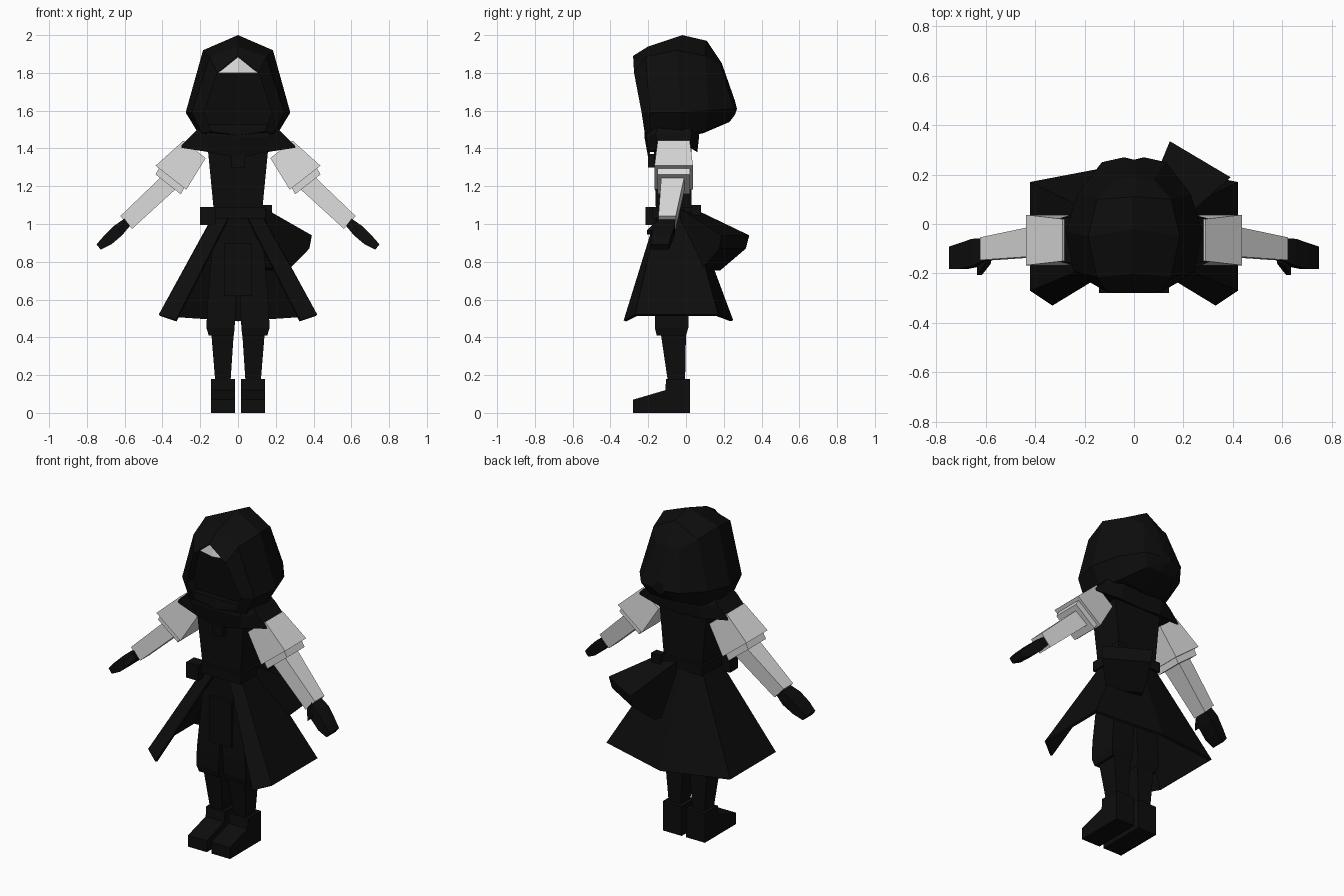
import bpy, bmesh
from mathutils import Vector

if "Cube" in bpy.data.objects:
    bpy.data.objects.remove(bpy.data.objects["Cube"])


def material(name, v):
    m = bpy.data.materials.new(name)
    m.diffuse_color = (v, v, v, 1)
    m.use_nodes = True
    m.node_tree.nodes["Principled BSDF"].inputs["Base Color"].default_value = m.diffuse_color
    return m


BLACK = material("black cloth", 0.004)
PALE = material("pale linen", 0.7)


def make(name, verts, faces, mat, mirror=False, thickness=0):
    me = bpy.data.meshes.new(name)
    me.from_pydata([tuple(v) for v in verts], [], faces)
    bm = bmesh.new()
    bm.from_mesh(me)
    bmesh.ops.recalc_face_normals(bm, faces=bm.faces)
    bm.to_mesh(me)
    bm.free()
    me.materials.append(mat)
    ob = bpy.data.objects.new(name, me)
    bpy.context.collection.objects.link(ob)
    if mirror:
        ob.modifiers.new("mirror", 'MIRROR').use_mirror_merge = False
    if thickness:
        s = ob.modifiers.new("thickness", 'SOLIDIFY')
        s.thickness = thickness
        s.offset = -1
    return ob


def loft(name, rings, mat, caps=(True, True), closed=True, **kw):
    """Skin a list of equal-length point rings."""
    n = len(rings[0])
    verts = [p for r in rings for p in r]
    faces = []
    for k in range(len(rings) - 1):
        for i in range(n if closed else n - 1):
            j = (i + 1) % n
            faces.append((k * n + i, k * n + j, (k + 1) * n + j, (k + 1) * n + i))
    if caps[0]:
        faces.append(tuple(range(n)))
    if caps[1]:
        faces.append(tuple(range((len(rings) - 1) * n, len(rings) * n)))
    return make(name, verts, faces, mat, **kw)


def both(half):
    """Complete a half outline whose first and last points lie on x = 0."""
    return half + [(-x, y, z) for x, y, z in reversed(half[1:-1])]


def rect(x0, x1, y0, y1, z):
    return [(x0, y0, z), (x1, y0, z), (x1, y1, z), (x0, y1, z)]


def box(name, x, y, z, mat=BLACK, **kw):
    return loft(name, [rect(*x, *y, h) for h in z], mat, **kw)


def limb(name, stations, perp, mat):
    """Square tube; a station is (x, y, z, half width, half depth)."""
    p = Vector((perp[0], 0, perp[1])).normalized()
    rings = []
    for x, y, z, w, d in stations:
        c, e = Vector((x, y, z)), Vector((0, d, 0))
        rings.append([c + p * w + e, c + p * w - e, c - p * w - e, c - p * w + e])
    return loft(name, rings, mat, mirror=True)


# Hood, lofted from the front rim to the back
rim = both([(0, -.28, 1.89), (.11, -.275, 1.80), (.18, -.235, 1.59), (.14, -.22, 1.49), (0, -.22, 1.47)])
hood = [
    rim,
    both([(0, -.20, 1.94), (.15, -.215, 1.885), (.245, -.19, 1.59), (.19, -.2, 1.48), (0, -.2, 1.465)]),
    both([(0, -.02, 2.0), (.185, -.05, 1.92), (.277, -.03, 1.59), (.21, -.03, 1.48), (0, -.02, 1.46)]),
    both([(0, .11, 1.97), (.15, .10, 1.89), (.23, .12, 1.60), (.17, .10, 1.49), (0, .09, 1.48)]),
    both([(0, .19, 1.85), (.08, .18, 1.84), (.13, .25, 1.61), (.09, .22, 1.54), (0, .23, 1.54)]),
    both([(0, .26, 1.65), (.02, .26, 1.65), (.04, .27, 1.61), (.03, .26, 1.59), (0, .26, 1.58)]),
]
loft("hood", hood, BLACK, caps=(False, True))

# Recessed masked face and the pale forehead plate
inner = [(x, y + .06, z) for x, y, z in rim]
loft("face", [rim, inner], BLACK, caps=(False, True))
make("forehead", [(0, -.235, 1.885), (.105, -.222, 1.8), (0, -.25, 1.8), (-.105, -.222, 1.8)],
     [(0, 1, 2), (0, 2, 3)], PALE)
box("neck", (-.08, .08), (-.13, .02), (1.36, 1.56))

# Shoulder cape and collar
cape = [
    both([(0, -.21, 1.53), (.15, -.21, 1.53), (.2, -.15, 1.52), (.2, .02, 1.52), (.12, .07, 1.52), (0, .07, 1.52)]),
    both([(0, -.22, 1.46), (.17, -.21, 1.46), (.235, -.16, 1.48), (.235, .03, 1.48), (.14, .07, 1.47), (0, .07, 1.47)]),
    both([(0, -.2, 1.35), (.15, -.19, 1.38), (.313, -.15, 1.405), (.313, .02, 1.405), (.14, .06, 1.39), (0, .06, 1.38)]),
]
loft("shoulder_cape", cape, BLACK, caps=(True, True))
box("clasp", (-.035, .035), (-.2, -.15), (1.3, 1.37))

# Torso, belt and pouches
loft("torso", [rect(-.12, .12, -.15, .02, .88), rect(-.13, .13, -.16, .03, 1.09),
               rect(-.16, .16, -.17, .03, 1.40)], BLACK)
box("belt", (-.145, .145), (-.18, .05), (1.03, 1.09))
box("front_pouch", (-.2, -.12), (-.215, -.14), (.995, 1.09))
box("belt_knot", (.12, .18), (.03, .08), (1.045, 1.1))

# Long coat skirt, open at the front
waist = [(.05, -.16, 1.04), (.13, -.15, 1.04), (.135, .03, 1.04), (0, .045, 1.04)]
hem = [(.33, -.33, .49), (.42, -.27, .52), (.42, .17, .52), (0, .25, .49)]


def open_outline(half):
    return half + [(-x, y, z) for x, y, z in reversed(half[:-1])]


loft("coat_skirt", [open_outline(waist), open_outline(hem)], BLACK,
     caps=(False, False), closed=False, thickness=.015)

# Hip bag, a tapered wedge facing back and to the side
profile = [(.05, 1.08, 0, .14), (.362, .94, -.046, .24), (.345, .87, -.04, .235),
           (.2, .755, -.02, .19), (.04, .77, 0, .13)]
out, side = Vector((.51, .86, 0)), Vector((.86, -.51, 0))
ends = [[out * r + side * p[k] + Vector((0, 0, z)) for r, z, *p in profile] for k in (0, 1)]
loft("hip_bag", ends, BLACK)

# Breeches, shins and boots
loft("breeches", [rect(.022, .155, -.155, .0, .41), rect(.018, .167, -.165, .012, .45),
                  rect(.012, .163, -.165, .012, .56), rect(0, .13, -.15, .02, .95)], BLACK, mirror=True)
box("front_panel", (-.075, .075), (-.172, -.15), (.62, .9))
loft("shin", [rect(.04, .12, -.095, -.005, .16), rect(.022, .142, -.135, .0, .43)], BLACK, mirror=True)
shape = [(.02, 0), (-.28, 0), (-.28, .07), (-.11, .12), (-.105, .18), (.02, .18)]
loft("boot", [[(x, y, z) for y, z in shape] for x in (.015, .142)], BLACK, mirror=True)

# Sleeves, cuffs, forearms and gloved hands
limb("sleeve", [(.23, -.065, 1.395, .075, .085), (.355, -.065, 1.245, .103, .102)], (.79, .62), PALE)
limb("cuff", [(.345, -.065, 1.255, .085, .085), (.37, -.065, 1.21, .085, .085)], (.79, .62), PALE)
limb("forearm", [(.36, -.068, 1.225, .05, .062), (.592, -.1, 1.008, .046, .046)], (.68, .73), PALE)
limb("hand", [(.575, -.098, 1.02, .022, .042), (.635, -.115, .965, .033, .055),
              (.69, -.13, .915, .03, .052), (.738, -.137, .878, .018, .045)], (.62, .78), BLACK)
limb("thumb", [(.59, -.13, 1.0, .018, .03), (.625, -.185, .955, .015, .022)], (.62, .78), BLACK)
